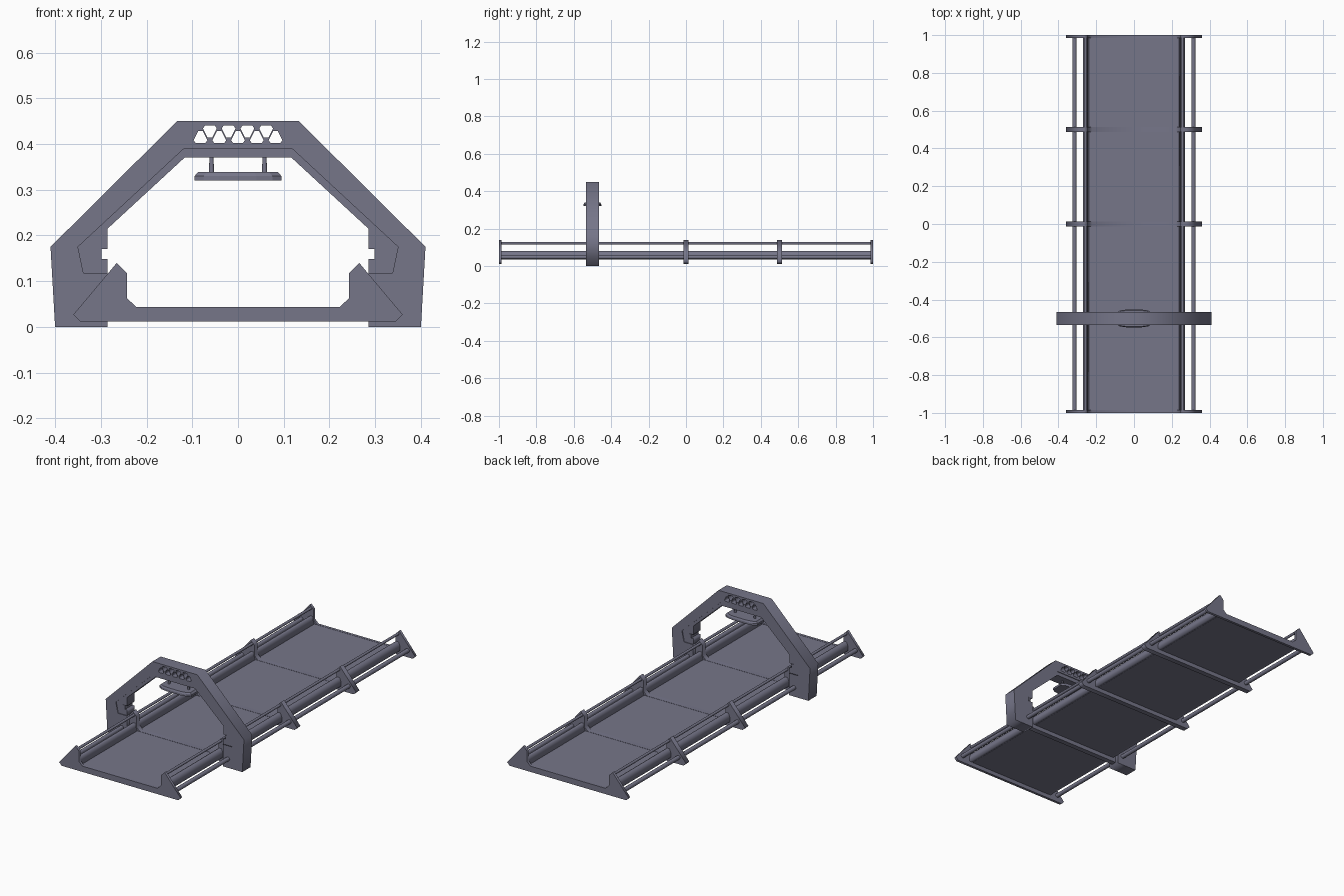
import bpy
import bmesh
import math
from mathutils import Matrix, Vector

cube = bpy.data.objects.get("Cube")
if cube:
    bpy.data.objects.remove(cube, do_unlink=True)

paint = bpy.data.materials.new("slate_grey")
paint.use_nodes = True
paint.diffuse_color = (0.18, 0.18, 0.25, 1)
paint.node_tree.nodes["Principled BSDF"].inputs["Base Color"].default_value = (0.18, 0.18, 0.25, 1)


def add_mesh(name, mesh):
    obj = bpy.data.objects.new(name, mesh)
    bpy.context.collection.objects.link(obj)
    mesh.materials.clear()
    mesh.materials.append(paint)
    return obj


def mirrored(half):
    """Close a right-hand outline with its mirror image."""
    return half + [(-x, z) for x, z in reversed(half)]


def slab(name, outline, y, depth, holes=()):
    """Extrude an x-z outline, with optional holes, along y."""
    curve = bpy.data.curves.new(name, 'CURVE')
    curve.dimensions = '2D'
    curve.fill_mode = 'BOTH'
    curve.extrude = depth / 2
    for loop in [outline, *holes]:
        spline = curve.splines.new('POLY')
        spline.points.add(len(loop) - 1)
        for point, (x, z) in zip(spline.points, loop):
            point.co = (x, z, 0, 1)
        spline.use_cyclic_u = True
    temp = bpy.data.objects.new(name + "_outline", curve)
    bpy.context.collection.objects.link(temp)
    graph = bpy.context.evaluated_depsgraph_get()
    mesh = bpy.data.meshes.new_from_object(temp.evaluated_get(graph))
    bpy.data.objects.remove(temp, do_unlink=True)
    mesh.transform(Matrix.Translation((0, y, 0)) @ Matrix.Rotation(math.pi / 2, 4, 'X'))
    bm = bmesh.new()
    bm.from_mesh(mesh)
    bmesh.ops.remove_doubles(bm, verts=bm.verts, dist=0.00001)
    bmesh.ops.recalc_face_normals(bm, faces=bm.faces)
    bm.to_mesh(mesh)
    bm.free()
    mesh.name = name
    return add_mesh(name, mesh)


def box(name, centre, size):
    bm = bmesh.new()
    bmesh.ops.create_cube(bm, size=1)
    bmesh.ops.scale(bm, vec=size, verts=bm.verts)
    bmesh.ops.translate(bm, vec=centre, verts=bm.verts)
    mesh = bpy.data.meshes.new(name)
    bm.to_mesh(mesh)
    bm.free()
    return add_mesh(name, mesh)


def rod(name, start, end, r1, r2):
    a, b = Vector(start), Vector(end)
    bm = bmesh.new()
    bmesh.ops.create_cone(bm, cap_ends=True, segments=16, radius1=r1, radius2=r2, depth=(b - a).length)
    turn = (b - a).to_track_quat('Z', 'Y').to_matrix().to_4x4()
    bm.transform(Matrix.Translation((a + b) / 2) @ turn)
    for face in bm.faces:
        face.smooth = len(face.verts) == 4
    mesh = bpy.data.meshes.new(name)
    bm.to_mesh(mesh)
    bm.free()
    return add_mesh(name, mesh)


def truss_hole(cx, base, up):
    """Triangle with clipped corners."""
    shape = [(-0.011, 0), (0.011, 0), (0.015, 0.006), (0.005, 0.026), (-0.005, 0.026), (-0.015, 0.006)]
    return [(cx + x, base + (z if up else -z)) for x, z in shape]


GANTRY_Y = -0.5

# Gantry arch with a triangular truss cut through its top beam
arch = mirrored([(0.285, 0), (0.40, 0), (0.41, 0.175), (0.133, 0.45)])
inner = [(-0.118, 0.39), (-0.35, 0.175), (-0.338, 0.118), (-0.285, 0.118)]
arch += inner[::-1] + [(-x, z) for x, z in inner]
holes = [truss_hole(0.041 * i, 0.402, True) for i in range(-2, 3)]
holes += [truss_hole(0.041 * (i + 0.5), 0.44, False) for i in range(-2, 2)]
# The outline runs over the arch, down the left leg, and back along the inside
slab("gantry_arch", arch, GANTRY_Y, 0.07, holes)

# Inner lining of the arch, with sensor notches in the legs
lining = [(0.118, 0.39), (0.35, 0.175), (0.338, 0.118), (0.285, 0.118), (0.285, 0.148),
          (0.298, 0.148), (0.298, 0.17), (0.285, 0.17), (0.285, 0.215), (0.117, 0.37)]
slab("gantry_lining", mirrored(lining)[:], GANTRY_Y, 0.062)
for side, x in (("left", 0.304), ("right", -0.304)):
    box(side + "_sensor", (x, GANTRY_Y, 0.159), (0.012, 0.066, 0.022))

# Hanging scanner head: wide base with a chamfered top
bm = bmesh.new()
plan = [(0.095, 0.03), (0.075, 0.042), (0.04, 0.047)]
plan += [(-x, y) for x, y in reversed(plan)]
plan += [(-x, -y) for x, y in plan]
rings = []
for z, s in ((0.32, 1), (0.33, 1), (0.339, 0.91)):
    rings.append([bm.verts.new((x * s, GANTRY_Y + y * s, z)) for x, y in plan])
for low, high in zip(rings, rings[1:]):
    for i in range(len(plan)):
        j = (i + 1) % len(plan)
        bm.faces.new((low[i], low[j], high[j], high[i]))
bm.faces.new(rings[0][::-1])
bm.faces.new(rings[-1])
bmesh.ops.recalc_face_normals(bm, faces=bm.faces)
head = bpy.data.meshes.new("scanner_head")
bm.to_mesh(head)
bm.free()
add_mesh("scanner_head", head)
for side, x in (("left", 0.058), ("right", -0.058)):
    rod(side + "_head_hanger", (x, GANTRY_Y, 0.336), (x, GANTRY_Y, 0.375), 0.006, 0.004)

# Cross frames carrying the bed
frame = mirrored([(0.345, 0.012), (0.36, 0.027), (0.265, 0.14), (0.243, 0.118), (0.243, 0.063), (0.222, 0.043)])
for i, (y, depth) in enumerate([(-0.993, 0.014), (-0.5, 0.028), (0, 0.028), (0.5, 0.028), (0.993, 0.014)]):
    slab(f"cross_frame_{i + 1}", frame, y, depth)

# Bed, side rails and long rods
box("bed", (0, 0, 0.038), (0.5, 1.99, 0.008))
for side, s in (("left", 1), ("right", -1)):
    rail = [(s * x, z) for x, z in [(0.235, 0.035), (0.27, 0.035), (0.27, 0.06), (0.262, 0.08), (0.246, 0.08), (0.246, 0.062)]]
    slab(side + "_bed_rail", rail, 0, 1.98)
    rod(side + "_guard_rod", (s * 0.258, -0.99, 0.122), (s * 0.258, 0.99, 0.122), 0.007, 0.007)
    rod(side + "_outer_rod", (s * 0.315, -0.99, 0.048), (s * 0.315, 0.99, 0.048), 0.011, 0.011)
